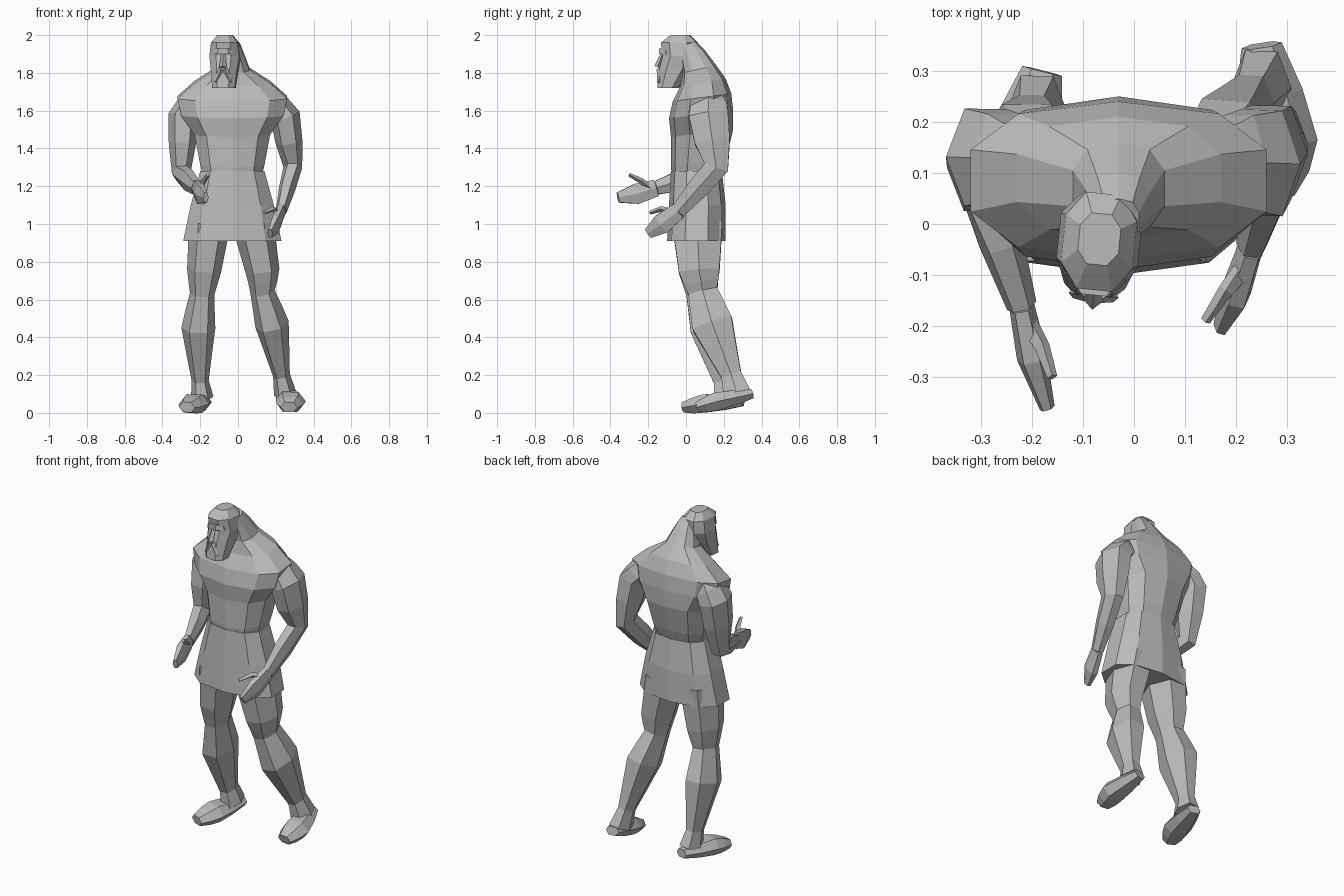
import bpy, bmesh, math
from mathutils import Vector

if "Cube" in bpy.data.objects:
    bpy.data.objects.remove(bpy.data.objects["Cube"])

stone = bpy.data.materials.new("plain grey")
stone.use_nodes = True
grey = (.5, .5, .5, 1)
stone.diffuse_color = grey
stone.node_tree.nodes["Principled BSDF"].inputs["Base Color"].default_value = grey


def loft(name, rings):
    """Skin a closed, flat-shaded body through rings of equal point count."""
    bm = bmesh.new()
    loops = [[bm.verts.new(point) for point in ring] for ring in rings]
    for low, high in zip(loops, loops[1:]):
        for i in range(len(low)):
            bm.faces.new((low[i - 1], low[i], high[i], high[i - 1]))
    bm.faces.new(loops[0])
    bm.faces.new(loops[-1])
    bmesh.ops.recalc_face_normals(bm, faces=bm.faces)
    mesh = bpy.data.meshes.new(name)
    bm.to_mesh(mesh)
    bm.free()
    mesh.materials.append(stone)
    obj = bpy.data.objects.new(name, mesh)
    bpy.context.collection.objects.link(obj)
    return obj


def outline(sides, power, phase):
    """Cross-section filling the unit square, boxier as the power falls."""
    def boxy(value):
        return math.copysign(abs(value) ** power, value)

    angles = [math.tau * (i + phase) / sides for i in range(sides)]
    shape = [Vector((boxy(math.cos(a)), boxy(math.sin(a)))) for a in angles]
    widest = max(point.x for point in shape)
    deepest = max(point.y for point in shape)
    return [(point.x / widest, point.y / deepest) for point in shape]


def stack(name, centre, levels, sides=10, rise=0):
    """Level rings, each a half width, a front, a back and a height."""
    shape = outline(sides, .8, .5)
    rings = []
    for half, front, back, height in levels:
        middle, depth = (front + back) / 2, (back - front) / 2
        rings.append([(centre + half * u, middle + depth * v, height + rise * v)
                      for u, v in shape])
    return loft(name, rings)


def limb(name, joints, girths, depth=1, swell=1, sides=6):
    """Rings square to a path of joints, with a swelling between each pair."""
    joints = [Vector(joint) for joint in joints]
    centres, radii = [joints[0]], [girths[0]]
    for i in range(1, len(joints)):
        centres += [(joints[i - 1] + joints[i]) / 2, joints[i]]
        radii += [(girths[i - 1] + girths[i]) / 2 * swell, girths[i]]
    rings = []
    for i, (centre, radius) in enumerate(zip(centres, radii)):
        before = centres[max(i - 1, 0)]
        after = centres[min(i + 1, len(centres) - 1)]
        along = (after - before).normalized()
        across = Vector((1, 0, 0))
        across = (across - along * across.dot(along)).normalized()
        deep = along.cross(across) * depth
        rings.append([centre + (across * u + deep * v) * radius
                      for u, v in outline(sides, .9, 0)])
    return loft(name, rings)


# Trunk, sweeping up through the trapezius into the nape
stack("torso", -.03, [
    (.15, -.07, .18, 1.24),
    (.17, -.08, .21, 1.32),
    (.2, -.08, .25, 1.48),
    (.27, -.09, .25, 1.58),
    (.29, -.07, .24, 1.67),
    (.2, -.03, .21, 1.75),
    (.09, -.02, .16, 1.82),
    (.06, -.03, .1, 1.9),
    (.04, -.04, .05, 1.95)], rise=.02)

# Tunic skirt, flared from the waist
stack("tunic_skirt", -.03, [
    (.26, -.1, .21, .91), (.22, -.09, .21, 1.1), (.17, -.08, .19, 1.28)])

# Head with square beard, nose and brow ridge
head_parts = [
    stack("head", 0, [
        (.06, -.15, -.04, 1.72),
        (.07, -.14, .03, 1.82),
        (.08, -.12, .06, 1.89),
        (.07, -.13, .06, 1.96),
        (.04, -.08, .02, 2)], sides=8),
    stack("brow", 0, [(.06, -.14, 0, 1.9), (.05, -.14, 0, 1.93)], sides=8),
    limb("nose", [(0, -.12, 1.91), (0, -.15, 1.83)], (.01, .02), sides=4)]

# Drooping moustache, one half each side
for side in (-1, 1):
    head_parts.append(limb("moustache", [
        (side * .01, -.14, 1.82), (side * .04, -.14, 1.75)], (.015, .01), sides=4))

# The head looks a little towards its raised hand
for part in head_parts:
    part.location.x = -.065
    part.rotation_euler.z = -.1

# Arms, one hanging and one reaching forward, rooted inside the shoulders
arm_girths = (.05, .08, .05, .03)
left_wrist = (.23, -.04, 1.07)
right_wrist = (-.22, -.16, 1.19)
limb("left_arm", [(.16, .12, 1.68), (.25, .12, 1.57), (.29, .16, 1.3), left_wrist],
     arm_girths, depth=1.3, swell=1.1)
limb("right_arm", [(-.22, .13, 1.68), (-.29, .13, 1.57), (-.3, .09, 1.27), right_wrist],
     arm_girths, depth=1.2, swell=1.1)

# Hands as flat mitts with a hooked thumb
palm_girths = (.025, .03, .015)
limb("left_hand", [left_wrist, (.2, -.13, 1), (.17, -.2, .95)], palm_girths, depth=1.8)
limb("right_hand", [right_wrist, (-.2, -.26, 1.16), (-.17, -.36, 1.14)],
     palm_girths, depth=1.8)
thumb_girths = (.02, .015, .01)
limb("left_thumb", [(.22, -.08, 1.06), (.18, -.13, 1.08), (.14, -.19, 1.06)],
     thumb_girths, sides=4)
limb("right_thumb", [(-.21, -.19, 1.19), (-.18, -.24, 1.23), (-.16, -.3, 1.26)],
     thumb_girths, sides=4)

# Legs: hip, thigh, knee, calf, ankle and the flare into the foot
leg_girths = (.11, .09, .065, .09, .045, .06)
limb("left_leg", [(.08, .06, 1), (.13, .07, .75), (.13, .09, .64),
                  (.18, .14, .47), (.23, .24, .2), (.25, .27, .1)],
     leg_girths, depth=1.2)
limb("right_leg", [(-.15, .06, 1), (-.18, .07, .75), (-.19, .08, .63),
                   (-.21, .13, .45), (-.2, .2, .17), (-.19, .22, .08)],
     leg_girths, depth=1.2)

# Feet, wedges from raised heel to broad toes
foot_girths = (.04, .08, .045)
limb("left_foot", [(.25, .35, .1), (.28, .16, .06), (.27, .06, .03)],
     foot_girths, depth=.6, swell=1.1)
limb("right_foot", [(-.18, .3, .06), (-.23, .1, .05), (-.27, -.01, .03)],
     foot_girths, depth=.6, swell=1.1)
